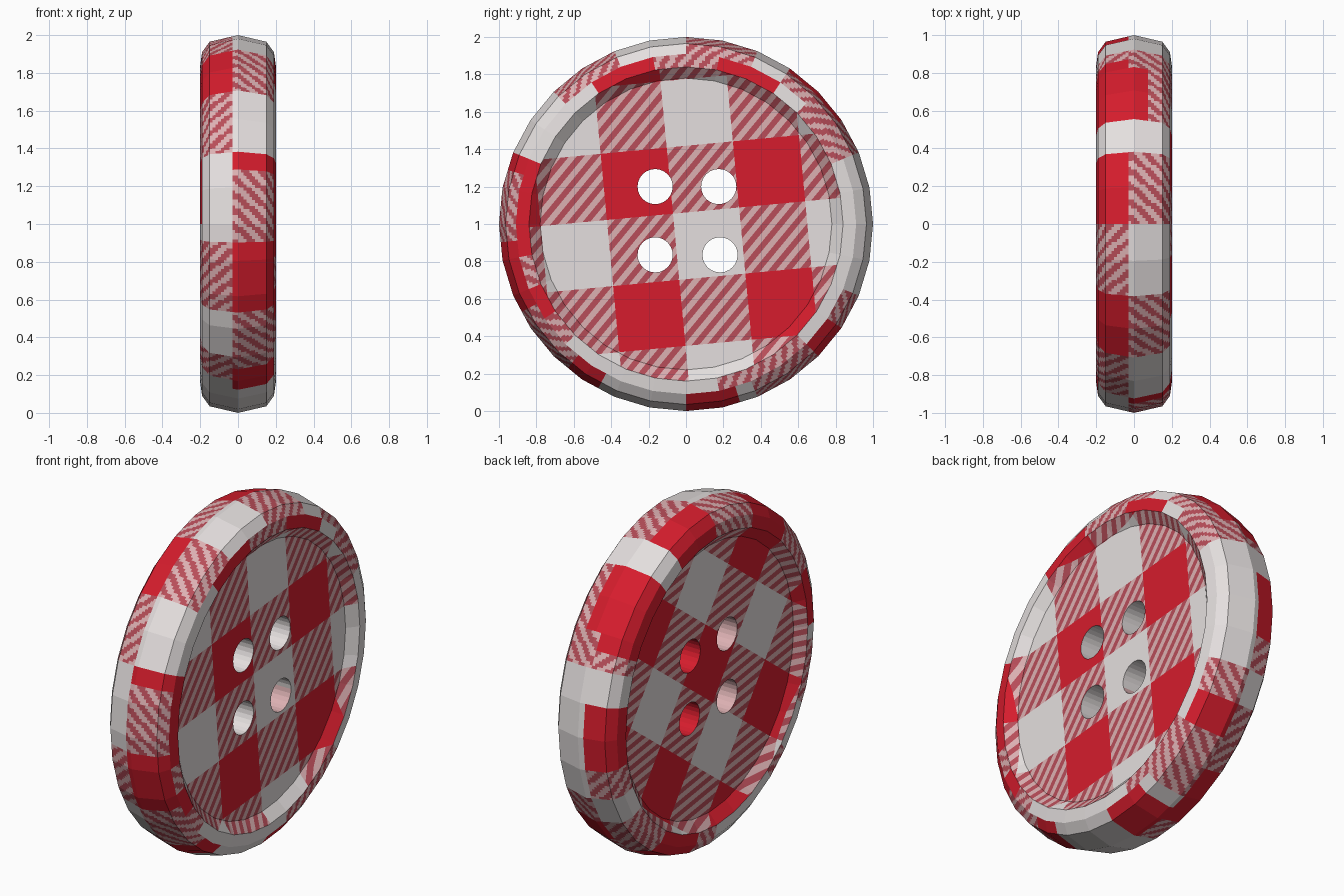
import bpy, bmesh, math
from mathutils import Vector

if "Cube" in bpy.data.objects:
    bpy.data.objects.remove(bpy.data.objects["Cube"])

SIDES = 32
HOLES = [(-0.165, 1.20), (0.175, 1.20), (-0.165, 0.835), (0.182, 0.835)]
HOLE_R = 0.094
FLOOR_X, FLOOR_R = 0.15, 0.78
CREST_X, CREST_R = 0.2, 0.84

def material(name, rgb):
    m = bpy.data.materials.new(name)
    m.diffuse_color = (*rgb, 1)
    m.use_nodes = True
    m.node_tree.nodes["Principled BSDF"].inputs["Base Color"].default_value = m.diffuse_color
    return m

MATS = [material("white", (0.78, 0.74, 0.735)),
        material("red", (0.67, 0.012, 0.026)),
        material("light_pink", (0.72, 0.44, 0.45)),
        material("dark_pink", (0.48, 0.075, 0.10))]
WHITE, RED, LIGHT, DARK = range(4)

def finish(bm, name):
    me = bpy.data.meshes.new(name)
    bm.to_mesh(me)
    bm.free()
    for m in MATS:
        me.materials.append(m)
    ob = bpy.data.objects.new(name, me)
    bpy.context.collection.objects.link(ob)
    return ob

def ring_point(r, t):
    """Point on a 32-sided ring; t counts sides and may be fractional."""
    i = math.floor(t)
    a, b = (Vector((0, r * math.cos(k * math.tau / SIDES), 1 + r * math.sin(k * math.tau / SIDES)))
            for k in (i, i + 1))
    return a.lerp(b, t - i)

def stripe(s, period):
    return DARK if (s / period) % 1 < 0.5 else LIGHT

# ---- outer rim: two letters per side (W white, R red, S striped, M red near the seam) ----
RIM = {1: "WWWWSSMMMMWWSSSSWWWWSSSSWWWWRSSS" "SRRRRSSSSRRWWWWWRRRWSSSSRRSSWWWW",
       -1: "RRWWSRRRRRWWRRRRSSSSRRRRSSSSWWWW" "WSSSSWWWSSWWWWWWSSRRRRSSSSWWSSRR"}
CREST = {1: "WWWWSSSSWWRRRRSSSSRRRRWWWWWWRRRR" "RRSSRRSSWWWWWWWWWWSSSSSSWWWWWWWW",
         -1: "RRWWSRRRRRWWRRRRSSSSRRRRSSSSRRRR" "WSSSSWWWSSWWWWWWSSRRRRSSSSWWSSRR"}
PROFILE = [(0, 1.0, 10), (0.15, 0.965, 4), (0.19, 0.91, 5), (CREST_X, CREST_R, 0)]
SUB = 12

def build_rim():
    bm = bmesh.new()
    stations = []
    for (x0, r0, n), (x1, r1, _) in zip(PROFILE, PROFILE[1:]):
        stations += [(x0 + (x1 - x0) * k / n, r0 + (r1 - r0) * k / n) for k in range(n)]
    stations.append(PROFILE[-1][:2])
    total = SIDES * SUB
    for side in (1, -1):
        rows = []
        for x, r in stations:
            row = []
            for j in range(total):
                p = ring_point(r, j / SUB)
                p.x = side * x
                row.append(bm.verts.new(p))
            rows.append(row)
        for k, (ra, rb) in enumerate(zip(rows, rows[1:])):
            xm = (stations[k][0] + stations[k + 1][0]) / 2
            rm = (stations[k][1] + stations[k + 1][1]) / 2
            # the cloth seam lies a little to the left of the middle
            half = 1 if side * xm > -0.03 else -1
            table = CREST[side] if rm < 0.91 else RIM[half]
            for j in range(total):
                j2 = (j + 1) % total
                q = [ra[j], rb[j], rb[j2], ra[j2]]
                f = bm.faces.new(q if side < 0 else q[::-1])
                f.normal_update()
                t = (j + 0.5) / SUB
                core = ring_point(0.85, t)
                if f.normal.dot(f.calc_center_median() - core) < 0:
                    f.normal_flip()
                c = table[int(2 * t)]
                if c == "M":
                    c = "R" if side * xm < 0.07 else "S"
                theta = t * math.tau / SIDES
                across = side * half * xm + (1 - rm)
                f.material_index = {"W": WHITE, "R": RED}.get(c, stripe(theta - 0.75 * across, 0.085))
    bmesh.ops.remove_doubles(bm, verts=bm.verts, dist=1e-5)
    finish(bm, "button_rim")

# ---- recessed gingham face with four holes ----
def build_face(name, side, centre, angle, cell, period, slant):
    bm = bmesh.new()

    def loop(pts, x):
        vs = [bm.verts.new((side * x, p[1], p[2])) for p in pts]
        es = [bm.edges.new((vs[i], vs[(i + 1) % len(vs)])) for i in range(len(vs))]
        return vs, es

    inner, edges = loop([ring_point(FLOOR_R, i) for i in range(SIDES)], FLOOR_X)
    for y, z in HOLES:
        edges += loop([(0, y + HOLE_R * math.cos(i * math.tau / 24),
                        z + HOLE_R * math.sin(i * math.tau / 24)) for i in range(24)], FLOOR_X)[1]
    bmesh.ops.triangle_fill(bm, edges=edges, use_beauty=True, normal=(side, 0, 0))
    # sloping wall up to the crest
    outer, _ = loop([ring_point(CREST_R, i) for i in range(SIDES)], CREST_X)
    for i in range(SIDES):
        k = (i + 1) % SIDES
        bm.faces.new((inner[i], outer[i], outer[k], inner[k]))

    # cut along the cloth's checks and diagonal stripes
    o = Vector((0, *centre))
    u = Vector((0, math.cos(angle), math.sin(angle)))
    v = Vector((0, -math.sin(angle), math.cos(angle)))
    d = (v + u * slant).normalized()

    def cut(n, offset):
        bmesh.ops.bisect_plane(bm, geom=bm.verts[:] + bm.edges[:] + bm.faces[:],
                               dist=1e-5, plane_co=o + n * offset, plane_no=n)
    for k in range(-5, 5):
        cut(u, (k + 0.5) * cell)
        cut(v, (k + 0.5) * cell)
    n = int(1.4 / (period / 2))
    for k in range(-n, n + 1):
        cut(d, k * period / 2)

    bm.normal_update()
    for f in bm.faces:
        if f.normal.x * side < 0:
            f.normal_flip()
        p = f.calc_center_median() - o
        p.x = 0
        a = math.floor(p.dot(u) / cell + 0.5) % 2
        b = math.floor(p.dot(v) / cell + 0.5) % 2
        if a == b:
            f.material_index = WHITE if a else RED
        else:
            f.material_index = stripe(p.dot(d), period)
    finish(bm, name)

# ---- thread hole linings ----
def build_holes():
    bm = bmesh.new()
    for y, z in HOLES:
        rings = [[bm.verts.new((x, y + HOLE_R * math.cos(i * math.tau / 24),
                                z + HOLE_R * math.sin(i * math.tau / 24))) for i in range(24)]
                 for x in (-FLOOR_X, 0, FLOOR_X)]
        for h in range(2):
            for i in range(24):
                k = (i + 1) % 24
                f = bm.faces.new((rings[h][i], rings[h + 1][i], rings[h + 1][k], rings[h][k]))
                f.normal_update()
                if f.normal.yz.dot(f.calc_center_median().yz - Vector((y, z))) > 0:
                    f.normal_flip()
                if h == 1:
                    f.material_index = LIGHT if y > 0 and z < 1 and i > 12 else WHITE
                else:
                    f.material_index = RED if y > 0 else LIGHT
    finish(bm, "thread_holes")

build_rim()
build_face("button_face_right", 1, (-0.263, 1.215), math.radians(5.4), 0.355, 0.062, -1)
build_face("button_face_left", -1, (0.0, 1.09), math.radians(37), 0.345, 0.062, 1)
build_holes()
